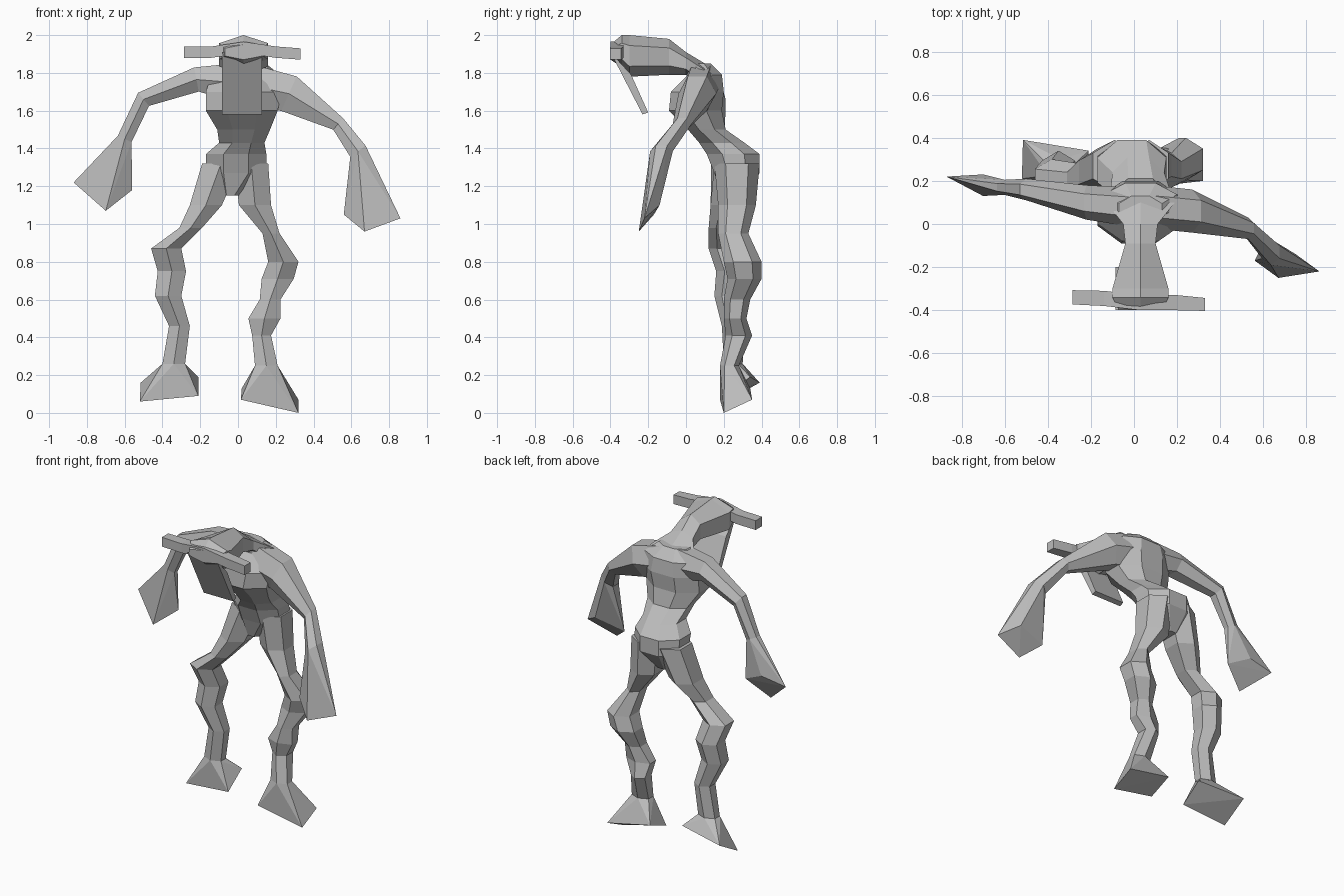
import bpy
import bmesh
from math import cos, sin, pi
from mathutils import Vector

default = bpy.data.objects.get("Cube")
if default:
    bpy.data.objects.remove(default)

X, Y, Z = Vector((1, 0, 0)), Vector((0, 1, 0)), Vector((0, 0, 1))

clay = bpy.data.materials.new("clay_grey")
clay.use_nodes = True
clay.diffuse_color = (0.5, 0.5, 0.5, 1)
clay.node_tree.nodes["Principled BSDF"].inputs["Base Color"].default_value = clay.diffuse_color


def finish(name, bm):
    """Turn a bmesh into a flat shaded grey object."""
    bmesh.ops.recalc_face_normals(bm, faces=bm.faces)
    mesh = bpy.data.meshes.new(name)
    bm.to_mesh(mesh)
    bm.free()
    mesh.materials.append(clay)
    bpy.context.scene.collection.objects.link(bpy.data.objects.new(name, mesh))


def section(centre, u, v, ru, rv, sides):
    """Polygon around a centre that fills the half sizes ru and rv exactly."""
    angles = [2 * pi * (i + 0.5) / sides for i in range(sides)]
    cu = max(abs(cos(a)) for a in angles)
    cv = max(abs(sin(a)) for a in angles)
    return [centre + u * (ru * cos(a) / cu) + v * (rv * sin(a) / cv) for a in angles]


def loft(name, stations, sides, u=None, v=Y):
    """Skin sections (x, y, z, ru, rv); with no u, sections follow the path."""
    path = [Vector(s[:3]) for s in stations]
    bm = bmesh.new()
    rings = []
    for i, s in enumerate(stations):
        tangent = path[min(i + 1, len(path) - 1)] - path[max(i - 1, 0)]
        across = u or tangent.cross(v).normalized()
        points = section(path[i], across, v, s[3], s[4], sides)
        rings.append([bm.verts.new(p) for p in points])
    for low, high in zip(rings, rings[1:]):
        for i in range(sides):
            j = (i + 1) % sides
            bm.faces.new((low[i], low[j], high[j], high[i]))
    bm.faces.new(rings[0])
    bm.faces.new(rings[-1])
    finish(name, bm)
    return [v.copy() for v in points]


def hull(name, points):
    """Wrap a solid around the given points."""
    bm = bmesh.new()
    for p in points:
        bm.verts.new(p)
    bmesh.ops.convex_hull(bm, input=bm.verts)
    bmesh.ops.dissolve_limit(bm, angle_limit=0.02, verts=bm.verts, edges=bm.edges)
    finish(name, bm)


# Torso, from crotch to shoulders
loft("torso", [
    (-.04, .25, 1.15, .05, .06),
    (-.01, .27, 1.27, .16, .12),
    (-.01, .25, 1.37, .16, .14),
    (.02, .19, 1.43, .12, .12),
    (.03, .11, 1.5, .14, .1),
    (.02, .05, 1.6, .19, .14),
    (.03, .06, 1.7, .2, .14),
    (.03, .1, 1.79, .17, .09),
    (.03, .07, 1.85, .1, .06),
], 8, X, Y)

# Neck and forward hanging head
loft("head", [
    (.03, .1, 1.78, .16, .07),
    (.03, 0, 1.85, .08, .06),
    (.03, -.09, 1.885, .07, .095),
    (.03, -.3, 1.89, .13, .11),
    (.03, -.34, 1.915, .13, .085),
    (.03, -.4, 1.91, .1, .04),
], 6, X, Z)

# Flat face plate hanging from the brow
hull("face_plate", [(x, y, z) for x in (-.085, .127) for y, z in
                    ((-.4, 1.91), (-.29, 1.79), (-.23, 1.58), (-.2, 1.59))])

# Horizontal horns across the brow
loft("horns", [
    (-.285, -.34, 1.91, .033, .03),
    (-.14, -.345, 1.91, .035, .03),
    (.03, -.365, 1.935, .035, .03),
    (.2, -.365, 1.91, .035, .03),
    (.33, -.373, 1.9, .03, .03),
], 4, Y, Z)

# Arms, each ending in a flared club hand
arms = {
    "right": ([(-.03, .08, 1.75, .1, .09),
               (-.22, .1, 1.765, .065, .08),
               (-.5, .16, 1.66, .045, .05),
               (-.6, .17, 1.45, .04, .035)],
              [(-.87, .22, 1.22), (-.7, .13, 1.07), (-.56, .19, 1.18), (-.7, .23, 1.25)]),
    "left": ([(.08, .08, 1.73, .11, .1),
              (.27, .06, 1.69, .1, .1),
              (.53, -.02, 1.53, .04, .05),
              (.635, -.13, 1.385, .05, .06)],
             [(.56, -.17, 1.05), (.67, -.25, .96), (.86, -.22, 1.03), (.75, -.14, 1.1)]),
}
for side, (stations, corners) in arms.items():
    wrist = loft(side + "_arm", stations, 6)
    hull(side + "_hand", wrist + [Vector(c) for c in corners])

# Knobbly legs, each ending in a wedge foot
legs = {
    "right": ([(-.09, .27, 1.32, .1, .12),
               (-.17, .24, 1.1, .085, .11),
               (-.25, .2, .98, .06, .08),
               (-.38, .21, .87, .08, .09),
               (-.35, .25, .75, .075, .09),
               (-.37, .23, .62, .07, .08),
               (-.31, .25, .46, .055, .06),
               (-.34, .25, .26, .06, .05)],
              [(-.52, .21, .06), (-.21, .2, .09), (-.21, .34, .19), (-.515, .39, .16)]),
    "left": ([(.07, .27, 1.32, .09, .12),
              (.09, .27, 1.1, .085, .1),
              (.175, .25, .95, .045, .08),
              (.24, .3, .8, .08, .1),
              (.21, .31, .71, .085, .09),
              (.17, .27, .6, .055, .07),
              (.14, .26, .5, .085, .06),
              (.125, .28, .41, .05, .07),
              (.15, .23, .25, .06, .05)],
             [(.015, .18, .07), (.32, .2, 0), (.32, .35, .07), (.02, .34, .13)]),
}
for side, (stations, corners) in legs.items():
    ankle = loft(side + "_leg", stations, 6, X, Y)
    hull(side + "_foot", ankle + [Vector(c) for c in corners])
